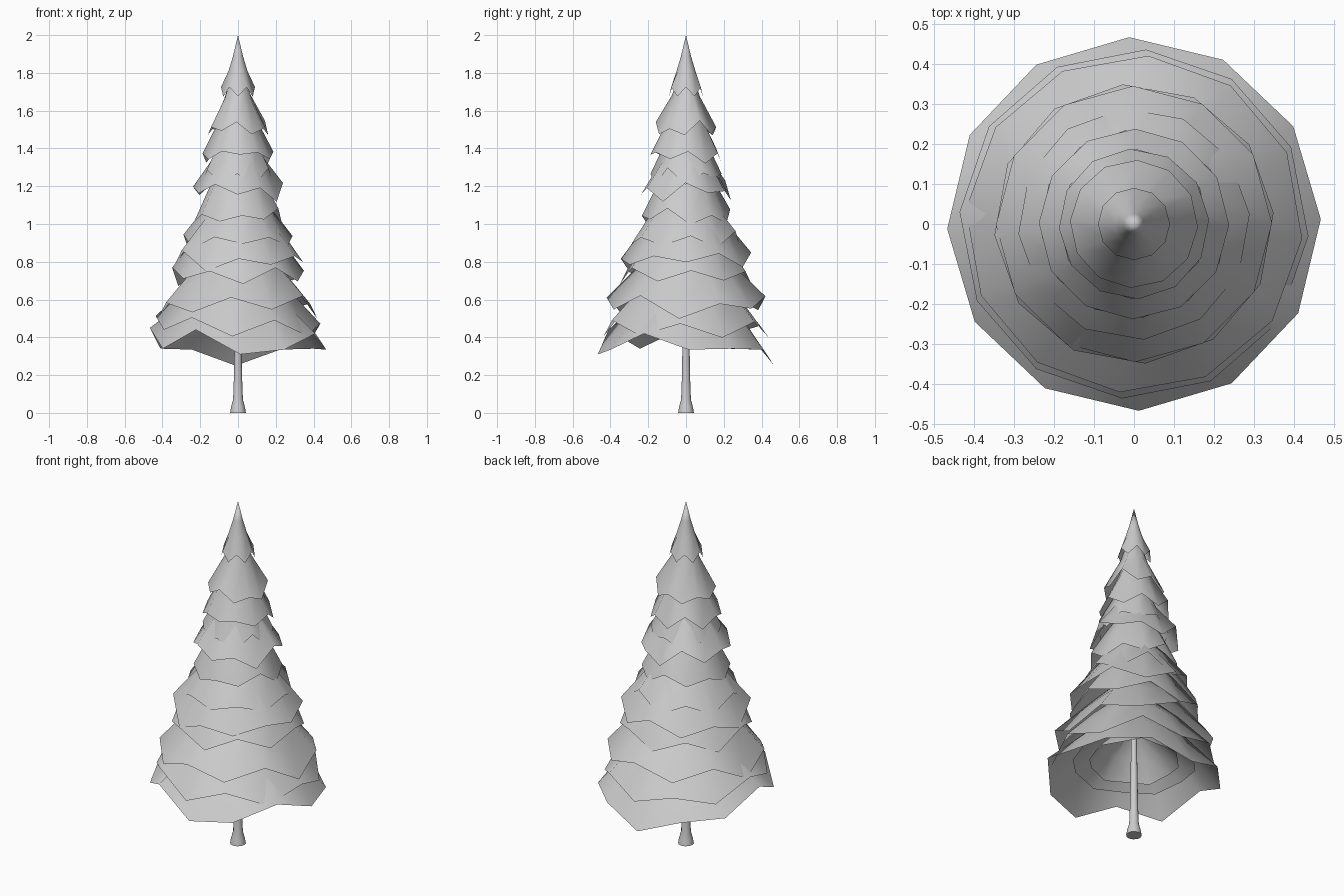
import bpy, random
from math import cos, sin, pi, radians

if "Cube" in bpy.data.objects:
    bpy.data.objects.remove(bpy.data.objects["Cube"])

random.seed(4)
SIDES = 12


def ring_mesh(name, rings, sides, tip=None, floor=False):
    """Loft rings given as (radius, [heights], turn); optional closing tip and floor."""
    verts, faces = [], []
    for r, heights, turn in rings:
        for k in range(sides):
            a = 2 * pi * k / sides + turn
            verts.append((r * cos(a), r * sin(a), heights[k]))
    for i in range(len(rings) - 1):
        for k in range(sides):
            n = (k + 1) % sides
            faces.append((i * sides + k, i * sides + n,
                          (i + 1) * sides + n, (i + 1) * sides + k))
    if tip is not None:
        base = (len(rings) - 1) * sides
        verts.append((0, 0, tip))
        faces += [(base + k, base + (k + 1) % sides, len(verts) - 1) for k in range(sides)]
    if floor:
        faces.append(tuple(reversed(range(sides))))
    mesh = bpy.data.meshes.new(name)
    mesh.from_pydata(verts, [], faces)
    mesh.polygons.foreach_set("use_smooth", [True] * len(faces))
    if floor:
        mesh.polygons[len(faces) - 1].use_smooth = False
    obj = bpy.data.objects.new(name, mesh)
    bpy.context.collection.objects.link(obj)
    return obj


def skirt(name, radius, z, rise, jitter, turn, waist=0.58):
    """Open flared cone of branches with a ragged rim."""
    rim = [z + j for j in jitter]
    mid = [z + rise + 0.35 * j for j in jitter]
    top = [z + 2 * rise] * SIDES
    ring_mesh(name, [(radius, rim, turn), (waist * radius, mid, turn),
                     (0.12 * radius, top, turn)], SIDES, z + 2.15 * rise)


# trunk with flared foot
trunk = [(0.042, 0), (0.037, 0.03), (0.026, 0.07), (0.022, 0.18), (0.019, 0.35), (0.012, 0.8)]
ring_mesh("trunk", [(r, [z] * 12, 0) for r, z in trunk], 12, 0.9, True)

# lowest skirt, rim heights going round from +x
low = [0.335, 0.34, 0.335, 0.25, 0.335, 0.34, 0.45, 0.34, 0.44, 0.31, 0.335, 0.42]
skirt("branches_01", 0.467, 0.35, 0.20, [h - 0.35 for h in low], radians(1.5), 0.62)

# inner skirts seen from below
for name, r, z in (("inner_branches_outer", 0.33, 0.44), ("inner_branches_core", 0.24, 0.45)):
    skirt(name, r, z, 0.10, [0.01 * (-1) ** k for k in range(SIDES)], 0, 0.62)

# higher skirts: radius, mean rim height, rise, raggedness, waist
layers = [
    (0.437, 0.455, 0.20, 0.06, 0.60),
    (0.422, 0.56, 0.20, 0.065, 0.60),
    (0.350, 0.72, 0.20, 0.05, 0.62),
    (0.345, 0.81, 0.20, 0.06, 0.58),
    (0.290, 0.91, 0.16, 0.05, 0.62),
    (0.235, 1.04, 0.18, 0.045, 0.62),
    (0.238, 1.17, 0.17, 0.06, 0.55),
    (0.188, 1.25, 0.19, 0.045, 0.55),
    (0.188, 1.37, 0.18, 0.05, 0.52),
    (0.160, 1.50, 0.17, 0.045, 0.46),
]
for i, (r, z, rise, amp, waist) in enumerate(layers):
    jitter = [amp * (0.55 * (-1) ** (k + i) + random.uniform(-0.5, 0.5)) for k in range(SIDES)]
    skirt(f"branches_{i + 2:02d}", r, z, rise, jitter, radians(random.uniform(-6, 6)), waist)

# pointed crown
rim = [1.70 + 0.025 * (-1) ** k for k in range(SIDES)]
ring_mesh("crown", [(0.09, rim, 0), (0.05, [1.81] * SIDES, 0),
                    (0.026, [1.89] * SIDES, 0)], SIDES, 2.0)
